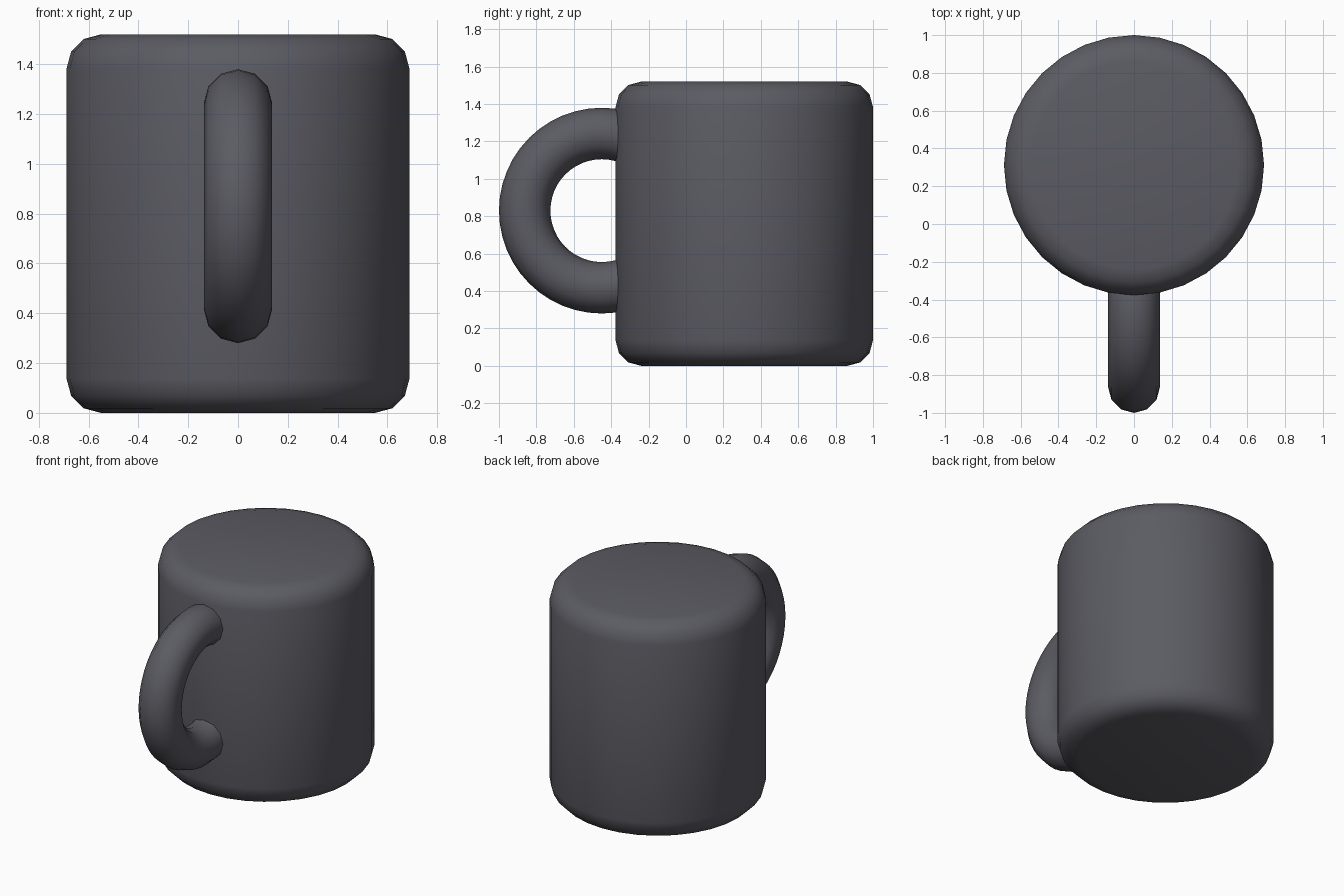
import bpy
import math

if "Cube" in bpy.data.objects:
    bpy.data.objects.remove(bpy.data.objects["Cube"])

R = 0.6885          # body radius
H = 1.52            # body height
BEVEL = 0.1375
CY = 0.3115         # body centre in y

# Dark charcoal, shared by both parts
charcoal = bpy.data.materials.new("charcoal")
charcoal.diffuse_color = (0.105, 0.105, 0.125, 1)
charcoal.use_nodes = True
charcoal.node_tree.nodes["Principled BSDF"].inputs["Base Color"].default_value = charcoal.diffuse_color


def finish(obj, name):
    obj.name = name
    obj.data.materials.append(charcoal)
    bpy.ops.object.select_all(action='DESELECT')
    obj.select_set(True)
    bpy.context.view_layer.objects.active = obj
    bpy.ops.object.shade_smooth_by_angle(angle=math.radians(40))


# Solid cup body with rounded top and bottom rims
bpy.ops.mesh.primitive_cylinder_add(vertices=32, radius=R, depth=H,
                                    location=(0, CY, H / 2))
body = bpy.context.object
bev = body.modifiers.new("rounded_rims", 'BEVEL')
bev.width = BEVEL
bev.segments = 3
bev.limit_method = 'ANGLE'
bev.angle_limit = math.radians(40)
bpy.ops.object.modifier_apply(modifier=bev.name)
finish(body, "mug_body")

# Ring handle standing upright, sunk into the front of the body
bpy.ops.mesh.primitive_torus_add(major_segments=48, minor_segments=12,
                                 major_radius=0.4125, minor_radius=0.1375,
                                 location=(0, -0.45, 0.83),
                                 rotation=(0, math.pi / 2, 0))
finish(bpy.context.object, "handle")
